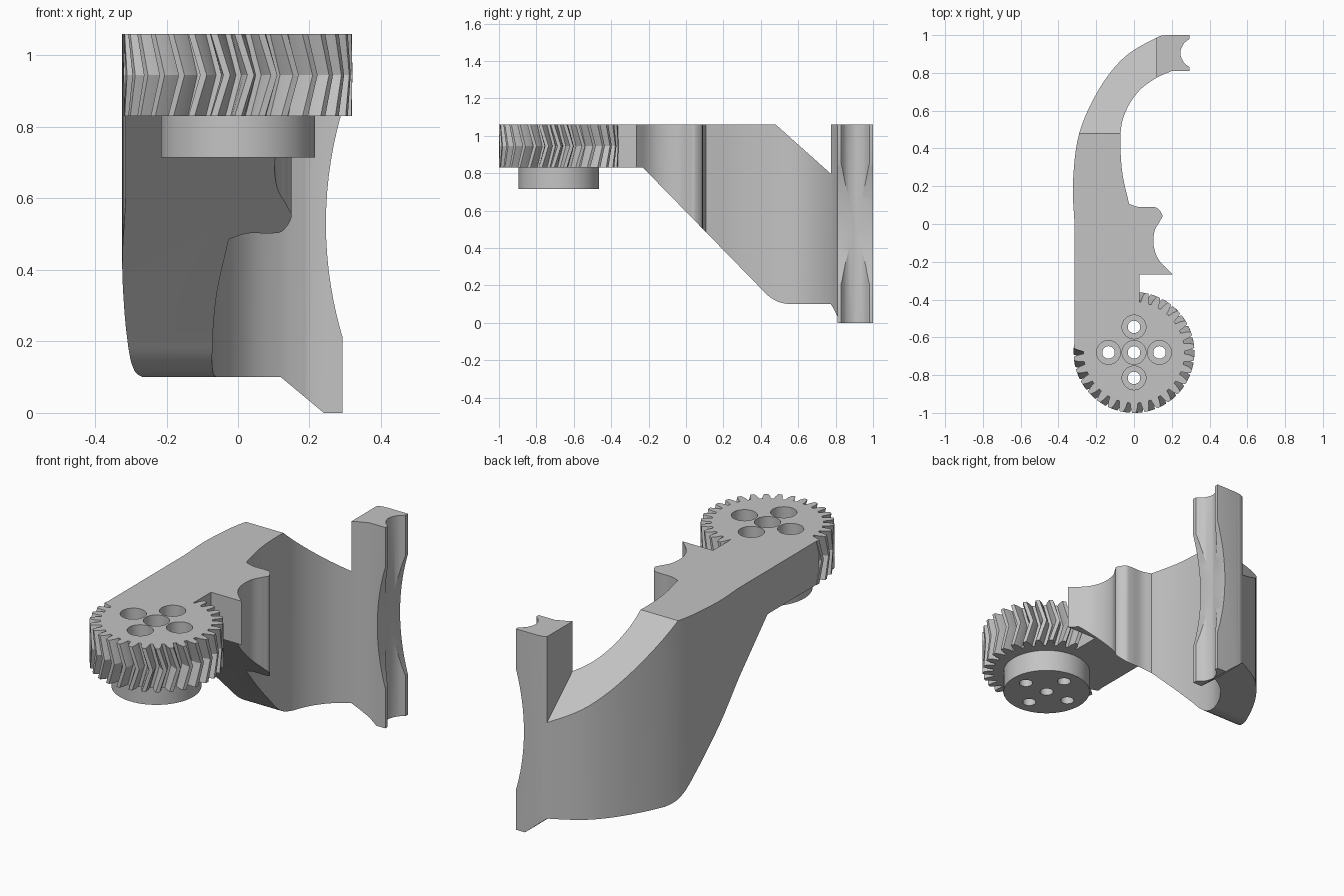
import bpy, math
from mathutils import Vector

if "Cube" in bpy.data.objects:
    bpy.data.objects.remove(bpy.data.objects["Cube"])

TOP, GEAR_LOW, BOSS_LOW = 1.06, 0.83, 0.715
CY = -0.68                      # gear axis position on y

grey = bpy.data.materials.new("plain grey")
grey.use_nodes = True
grey.diffuse_color = (0.55, 0.55, 0.55, 1)
grey.node_tree.nodes["Principled BSDF"].inputs["Base Color"].default_value = grey.diffuse_color


def loft(name, rings):
    """Closed solid through rings with equal point counts."""
    n = len(rings[0])
    verts = [p for ring in rings for p in ring]
    faces = [list(range(n))[::-1], [len(verts) - n + i for i in range(n)]]
    for k in range(len(rings) - 1):
        for i in range(n):
            j = (i + 1) % n
            faces.append([k * n + i, k * n + j, (k + 1) * n + j, (k + 1) * n + i])
    mesh = bpy.data.meshes.new(name)
    mesh.from_pydata(verts, [], faces)
    obj = bpy.data.objects.new(name, mesh)
    bpy.context.collection.objects.link(obj)
    mesh.materials.append(grey)
    # make all normals point outwards
    import bmesh
    bm = bmesh.new()
    bm.from_mesh(mesh)
    bmesh.ops.recalc_face_normals(bm, faces=bm.faces)
    bm.to_mesh(mesh)
    bm.free()
    return obj


def prism(name, profile, axis, low, high):
    """Extrude a 2D profile along x, y or z."""
    place = {"x": lambda p, d: (d, p[0], p[1]),
             "y": lambda p, d: (p[0], d, p[1]),
             "z": lambda p, d: (p[0], p[1], d)}[axis]
    return loft(name, [[place(p, d) for p in profile] for d in (low, high)])


def circle(cx, cy, r, n=64):
    return [(cx + r * math.cos(math.tau * i / n), cy + r * math.sin(math.tau * i / n))
            for i in range(n)]


def smooth_path(points, steps=6):
    """Catmull-Rom curve through the points."""
    p = [Vector(q) for q in points]
    p = [2 * p[0] - p[1]] + p + [2 * p[-1] - p[-2]]
    out = []
    for a, b, c, d in zip(p, p[1:], p[2:], p[3:]):
        for s in range(steps):
            t = s / steps
            out.append(tuple(0.5 * (2 * b + (c - a) * t + (2 * a - 5 * b + 4 * c - d) * t * t
                                    + (3 * b - a - 3 * c + d) * t ** 3)))
    return out + [tuple(points[-1])]


def combine(target, other, operation):
    mod = target.modifiers.new(operation, "BOOLEAN")
    mod.operation, mod.solver, mod.object = operation, "EXACT", other
    bpy.context.view_layer.objects.active = target
    bpy.ops.object.modifier_apply(modifier=mod.name)
    bpy.data.objects.remove(other)


# Arm outline seen from above
outer = smooth_path([(-0.315, 0), (-0.323, 0.22), (-0.29, 0.48), (-0.185, 0.714),
                     (-0.05, 0.884), (0.116, 0.985), (0.17, 1)])
groove = smooth_path([(0.293, 0.98), (0.262, 0.952), (0.245, 0.905), (0.262, 0.858), (0.293, 0.83)])
inner = smooth_path([(0.2, 0.81), (0.116, 0.772), (0.026, 0.704), (-0.042, 0.6),
                     (-0.071, 0.48), (-0.063, 0.28), (-0.026, 0.106)])
bump = smooth_path([(-0.026, 0.106), (0.026, 0.09), (0.09, 0.09), (0.125, 0.083), (0.15, 0.045),
                    (0.137, 0.015), (0.108, -0.04), (0.105, -0.12), (0.135, -0.195), (0.207, -0.268)])
outline = ([(-0.315, -0.66)] + outer + [(0.293, 1)] + groove + [(0.293, 0.81)] + inner + bump[1:]
           + [(0.03, -0.268), (0.03, -0.6), (0, CY), (-0.2, -0.7)])
arm = prism("gear_arm", outline, "z", 0, TOP)

# Sloping underside, lower lip, top ramp and concave fingertip
fillet = smooth_path([(0.38, 0.205), (0.42, 0.162), (0.46, 0.13), (0.5, 0.11), (0.55, 0.1)], 4)
combine(arm, prism("underside_cut", [(-1.2, -0.2), (-1.2, GEAR_LOW), (-0.23, GEAR_LOW)] + fillet
                   + [(0.6, 0.1), (0.6, -0.2)], "x", -1, 1), "DIFFERENCE")
combine(arm, prism("lip_cut", [(-1, -0.2), (-1, 0.1), (0.12, 0.1), (0.24, 0), (0.48, -0.2)],
                   "y", 0.58, 1.2), "DIFFERENCE")
combine(arm, prism("ramp_cut", [(0.48, TOP), (1.08, 0.524), (1.08, 1.3), (0.48, 1.3)],
                   "x", -1, 0.12), "DIFFERENCE")
combine(arm, prism("fingertip_cut", circle(1.36, 0.53, 1.114, 160), "y", 0.7, 1.2), "DIFFERENCE")

# Herringbone gear, plain where it is buried in the arm
TEETH, ROOT, TIP = 30, 0.268, 0.32
def gear_ring(z, twist):
    ring = []
    for i in range(TEETH):
        mid = -90 + i * 360 / TEETH
        buried = 95 < mid < 172
        for offset, r in ((-4.4, ROOT), (-3.4, 0.295), (-1.7, TIP),
                          (1.7, TIP), (3.4, 0.295), (4.4, ROOT)):
            a = math.radians(mid + offset + twist)
            r = ROOT if buried else r
            ring.append((r * math.cos(a), CY + r * math.sin(a), z))
    return ring

gear = loft("gear", [gear_ring(GEAR_LOW, 0), gear_ring((TOP + GEAR_LOW) / 2, 6.4), gear_ring(TOP, 0)])
combine(arm, gear, "UNION")
combine(arm, prism("boss", circle(0, CY, 0.215, 96), "z", BOSS_LOW, 0.9), "UNION")

# Five counterbored screw holes
for dx, dy in ((0, 0), (1, 0), (-1, 0), (0, 1), (0, -1)):
    x, y = 0.135 * dx, CY + 0.135 * dy
    combine(arm, prism("screw_hole", circle(x, y, 0.033, 32), "z", 0.6, 1.2), "DIFFERENCE")
    combine(arm, prism("counterbore", circle(x, y, 0.063, 40), "z", 0.85, 1.2), "DIFFERENCE")

bpy.ops.object.select_all(action="DESELECT")
arm.select_set(True)
bpy.context.view_layer.objects.active = arm
bpy.ops.object.shade_smooth_by_angle(angle=math.radians(25))
